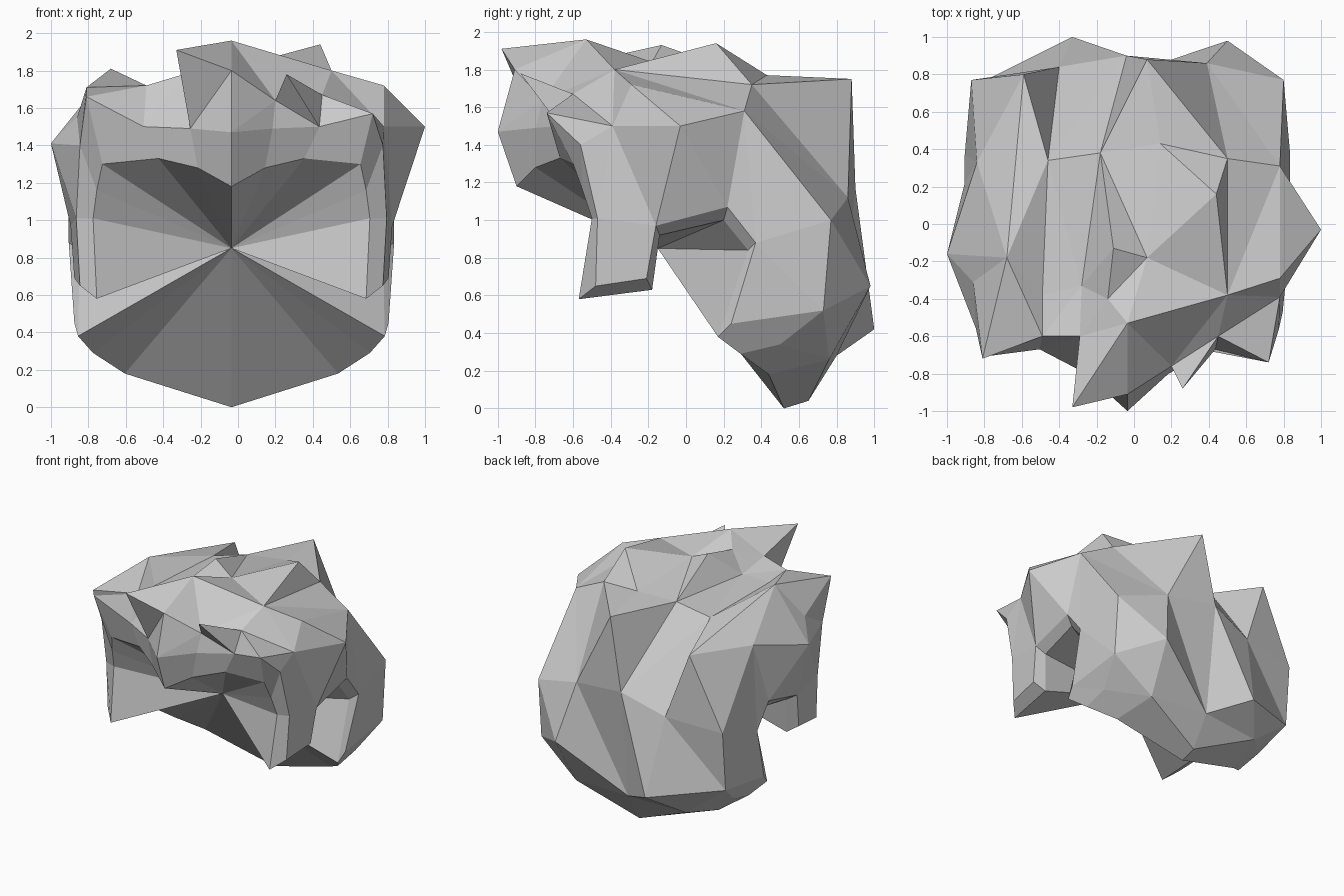
import bpy, bmesh

if "Cube" in bpy.data.objects:
    bpy.data.objects.remove(bpy.data.objects["Cube"])

bm = bmesh.new()
CX = -0.035  # mirror line of the symmetric rim


def points(profile):
    return [bm.verts.new(p) for p in profile]


def mirrored(half):
    """Closed loop from a half profile: front centre, right side, back centre, left side."""
    right = [(CX + x, y, z) for x, y, z in half]
    left = [(CX - x, y, z) for x, y, z in half[-2:0:-1]]
    return points(right + left)


def face(*verts):
    """Add a face, skipping collapsed ones where two chains share an end point."""
    if len(set(verts)) == len(verts) and not bm.faces.get(verts):
        bm.faces.new(verts)


def stitch(a, b):
    """Triangle strip between two chains, always taking the shorter diagonal."""
    i = j = 0
    while i < len(a) - 1 or j < len(b) - 1:
        step_a = (a[i + 1].co - b[j].co).length if i < len(a) - 1 else 99
        step_b = (a[i].co - b[j + 1].co).length if j < len(b) - 1 else 99
        if step_a < step_b:
            face(a[i], a[i + 1], b[j])
            i += 1
        else:
            face(a[i], b[j + 1], b[j])
            j += 1


def fan(apex, loop):
    tip = bm.verts.new(apex)
    for p, q in zip(loop, loop[1:] + loop[:1]):
        face(p, q, tip)


# Rim of the hair: fringe, sideburn, ear notch, nape (inner and outer edge)
inner = mirrored([
    (0, -.90, 1.18), (.18, -.80, 1.28), (.39, -.67, 1.33), (.69, -.60, 1.30),
    (.72, -.55, 1.16), (.74, -.50, 1.01), (.72, -.57, .58), (.75, -.18, .63),
    (.78, -.14, .92), (.81, .20, 1.00), (.81, .33, .84), (.82, .17, .38),
    (.74, .29, .29), (.57, .44, .18), (0, .52, 0)])
outer = mirrored([
    (0, -1.0, 1.47), (.22, -.80, 1.49), (.47, -.67, 1.50), (.755, -.74, 1.57),
    (.81, -.56, 1.40), (.83, -.47, 1.01), (.81, -.48, .65), (.84, -.21, .69),
    (.86, -.16, .97), (.87, .22, 1.07), (.87, .37, .88), (.84, .24, .45),
    (.75, .50, .34), (.50, .76, .26), (0, .65, .04)])
n = len(outer)
outer[n - 3].co = (-.81, -.71, 1.66)  # left temple lock sits higher
for k in range(n):
    m = (k + 1) % n
    face(inner[k], inner[m], outer[m], outer[k])

# Underside closing the shell
fan((CX, -.15, .85), inner)

# Sideburns
for k in (5, n - 8):
    face(*outer[k:k + 4])

# Back of the head: two chains of locks from ear to ear
nape = [outer[11]] + points([
    (.80, .73, .52), (.50, .98, .65), (CX, .80, .28),
    (-.33, 1.0, .42), (-.87, .73, .52)]) + [outer[n - 11]]
back = [outer[10]] + points([
    (.80, .77, 1.0), (.39, .86, 1.12), (-.04, .90, 1.17),
    (-.40, .84, 1.04), (-.87, .77, 1.0)]) + [outer[n - 10]]
stitch(outer[11:n - 10], nape)
stitch(back[:3], nape[:4])
stitch(back[2:], nape[3:])

# Upper tufts: front, right, back, left
upper = points([
    (CX, -.91, 1.80), (.20, -.76, 1.64), (.26, -.88, 1.78), (.45, -.60, 1.67),
    (.78, -.39, 1.50), (1.0, -.03, 1.50), (.78, .31, 1.58), (.50, .35, 1.72),
    (.07, .88, 1.75), (-.18, .38, 1.75), (-.46, .34, 1.68), (-.59, .80, 1.58),
    (-.84, .33, 1.55), (-1.0, -.16, 1.41), (-.86, -.31, 1.55),
    (-.81, -.72, 1.71), (-.49, -.60, 1.72), (-.29, -.60, 1.78),
    (-.33, -.98, 1.91)])
side = outer[:6] + outer[8:10] + back + outer[n - 9:n - 7] + outer[n - 5:]
stitch(side[:12], upper[:10])
stitch(side[11:13], upper[9:11])
stitch(side[12:] + side[:1], upper[10:] + upper[:1])

# Left side tuft
parting, = points([(-.49, -.38, 1.70)])
fan((-.68, -.18, 1.81), upper[10:17] + [parting])

# Crown: right shoulder, front tuft and back ridge
front, right, temple, peak, ridge, crest, notch = points([
    (CX, -.53, 1.96), (.50, -.38, 1.80), (.78, -.29, 1.72), (.44, .16, 1.94),
    (.14, .43, 1.77), (-.11, -.13, 1.93), (-.14, -.40, 1.87)])
stitch(upper[:2] + upper[3:5], [front, right, temple])
face(*upper[1:4])
stitch(upper[4:7], [temple])
face(upper[6], upper[7], right)
face(upper[6], right, temple)
face(upper[7], peak, right)
face(upper[7], ridge, peak)
stitch(upper[7:10], [ridge])

# Crown top, hollow on its left, and the tall front tuft
fan((.07, -.18, 1.84), [front, right, peak, ridge, upper[9], crest, notch])
fan((-.28, -.33, 1.73), upper[9:11] + [parting] + upper[16:18] + [notch, crest])
stitch(upper[17:] + upper[:1], [notch, front])

bmesh.ops.recalc_face_normals(bm, faces=bm.faces[:])
mesh = bpy.data.meshes.new("hair")
bm.to_mesh(mesh)
bm.free()
bpy.context.collection.objects.link(bpy.data.objects.new("hair", mesh))
